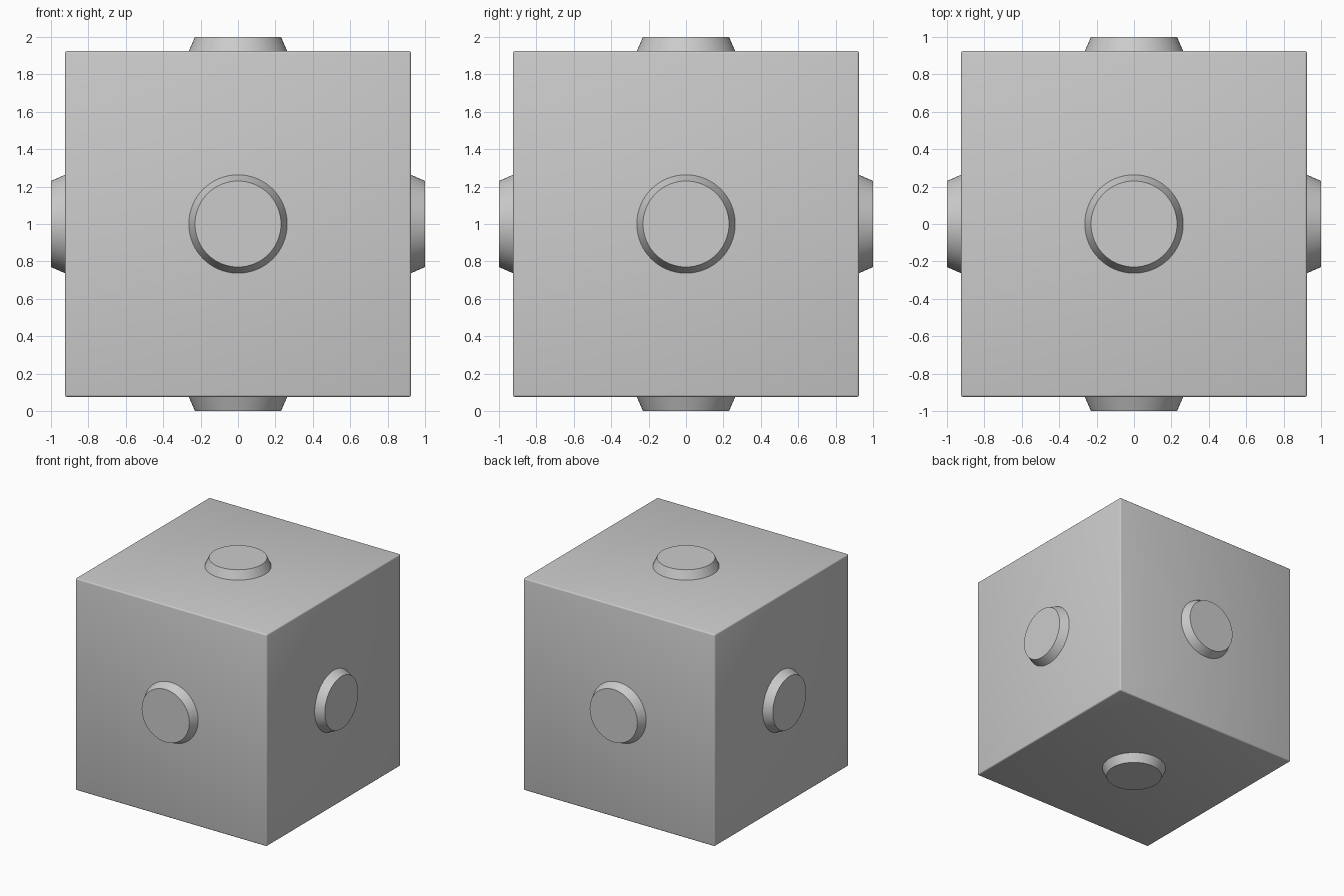
import bpy, math
from mathutils import Vector

if "Cube" in bpy.data.objects:
    bpy.data.objects.remove(bpy.data.objects["Cube"])

HALF = 0.925      # half side of the cube body
CENTRE = Vector((0, 0, 1))
SINK = 0.02       # how far each stud is set into the body

# cube body with slightly softened edges
bpy.ops.mesh.primitive_cube_add(size=2 * HALF, location=CENTRE)
body = bpy.context.object
body.name = "cube_body"
bevel = body.modifiers.new("soft_edges", 'BEVEL')
bevel.width = 0.012
bevel.segments = 3
bpy.ops.object.shade_smooth()


# tapered round stud pointing out of one face
def stud(name, direction):
    d = Vector(direction)
    depth = 1 - HALF + SINK
    bpy.ops.mesh.primitive_cone_add(
        vertices=64, radius1=0.272, radius2=0.23, depth=depth,
        location=CENTRE + d * (1 - depth / 2),
        rotation=d.to_track_quat('Z', 'Y').to_euler())
    bpy.context.object.name = name
    bpy.ops.object.shade_smooth_by_angle(angle=math.radians(30))


# one stud in the middle of every face
for side, direction in {
    "right": (1, 0, 0), "left": (-1, 0, 0),
    "back": (0, 1, 0), "front": (0, -1, 0),
    "top": (0, 0, 1), "bottom": (0, 0, -1),
}.items():
    stud(side + "_stud", direction)
